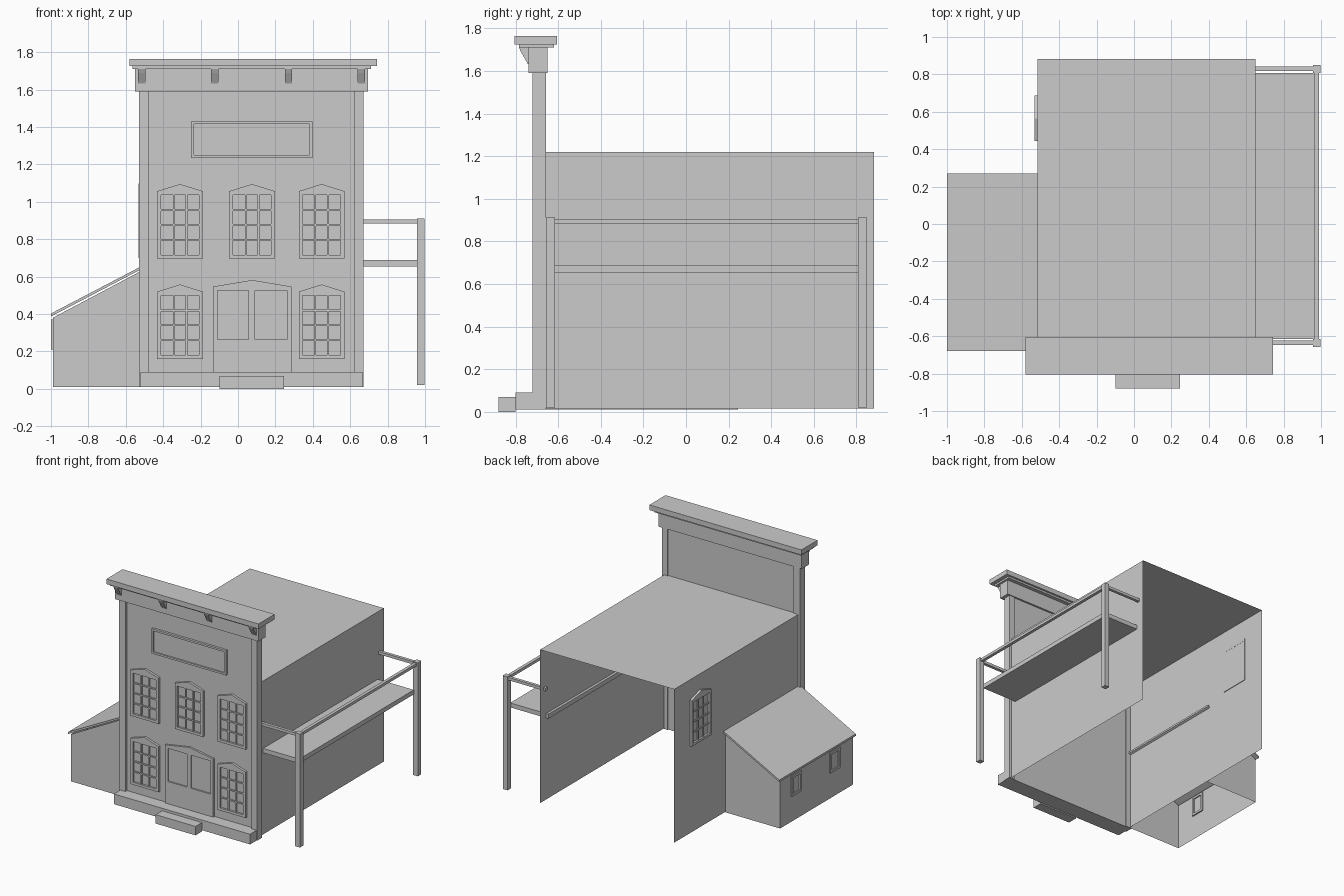
import bpy, bmesh

if "Cube" in bpy.data.objects:
    bpy.data.objects.remove(bpy.data.objects["Cube"])


def mesh(name, verts, faces, fix=True):
    bm = bmesh.new()
    vs = [bm.verts.new(v) for v in verts]
    for f in faces:
        bm.faces.new([vs[i] for i in f])
    if fix:
        bmesh.ops.recalc_face_normals(bm, faces=bm.faces)
    me = bpy.data.meshes.new(name)
    bm.to_mesh(me)
    bm.free()
    ob = bpy.data.objects.new(name, me)
    bpy.context.collection.objects.link(ob)
    return ob


def prism(name, a, b):
    """Solid between two matching outlines."""
    n = len(a)
    sides = [(i, (i + 1) % n, (i + 1) % n + n, i + n) for i in range(n)]
    return mesh(name, a + b, [tuple(range(n)), tuple(range(n, 2 * n))] + sides)


def box(name, x0, x1, y0, y1, z0, z1):
    base = [(x0, y0), (x1, y0), (x1, y1), (x0, y1)]
    return prism(name, [(x, y, z0) for x, y in base], [(x, y, z1) for x, y in base])


# Wall mappings: u along the wall, v up, d outwards
def front(u, v, d):
    return (u, -0.70 - d, v)


def left(u, v, d):
    return (-0.515 - d, u, v)


def shed_left(u, v, d):
    return (-0.99 - d, u, v)


def slab(name, wall, pts, d0, d1):
    return prism(name, [wall(u, v, d0) for u, v in pts], [wall(u, v, d1) for u, v in pts])


def rect(u0, u1, v0, v1):
    return [(u0, v0), (u1, v0), (u1, v1), (u0, v1)]


def ring(name, wall, outer, inner, d0, d1):
    """Frame between two outlines with the same point count."""
    n = len(outer)
    verts = [wall(u, v, d) for loop, d in ((outer, d0), (outer, d1), (inner, d1), (inner, d0))
             for u, v in loop]
    faces = [(k * n + i, k * n + (i + 1) % n, (k + 1) % 4 * n + (i + 1) % n, (k + 1) % 4 * n + i)
             for k in range(4) for i in range(n)]
    return mesh(name, verts, faces)


def window(name, wall, c, z):
    w, h = 0.122, 0.36
    outer = rect(c - w, c + w, z, z + h)
    outer.insert(3, (c, z + h + 0.038))
    u0, u1, v0, v1 = c - w + 0.021, c + w - 0.021, z + 0.02, z + h - 0.02
    inner = rect(u0, u1, v0, v1)
    inner.insert(3, (c, v1))
    ring(name + "_frame", wall, outer, inner, -0.005, 0.018)
    slab(name + "_pane", wall, rect(u0, u1, v0, v1), -0.004, 0.003)
    for i in (1, 2):
        u = u0 + (u1 - u0) * i / 3
        slab(name + "_upright_bar", wall, rect(u - .005, u + .005, v0, v1), 0, 0.012)
    for i in (1, 2, 3):
        v = v0 + (v1 - v0) * i / 4
        slab(name + "_cross_bar", wall, rect(u0, u1, v - .005, v + .005), 0, 0.0115)


# Main hall: thin shell, open at back and bottom
X0, X1, Y0, Y1 = -0.515, 0.65, -0.665, 0.882
mesh("hall_shell", [(x, y, z) for y in (Y0, Y1)
                    for x, z in ((X0, .015), (X0, 1.22), (X1, 1.22), (X1, .015))],
     [(i, i + 1, i + 5, i + 4) for i in range(3)])

# False front with corner pilasters
box("facade_panel", -0.48, 0.625, -0.70, -0.665, 0.01, 1.6)
for x0, x1 in ((-0.53, -0.475), (0.62, 0.67)):
    box("pilaster", x0, x1, -0.72, -0.657, 0.01, 1.6)

# Cornice and brackets
box("cornice_band", -0.55, 0.695, -0.74, -0.65, 1.59, 1.712)
box("cornice_moulding", -0.565, 0.71, -0.785, -0.62, 1.71, 1.726)
box("cornice_cap", -0.58, 0.742, -0.805, -0.605, 1.725, 1.765)
for c in (-0.515, -0.125, 0.27, 0.66):
    prof = [(-0.738, 1.712), (-0.785, 1.712), (-0.775, 1.69), (-0.742, 1.632), (-0.738, 1.632)]
    prism("cornice_bracket", [(c - .02, y, z) for y, z in prof], [(c + .02, y, z) for y, z in prof])

# Blank sign board
ring("sign_border", front, rect(-.25, .398, 1.235, 1.43), rect(-.235, .383, 1.25, 1.415), -.005, .018)
slab("sign_board", front, rect(-.235, .383, 1.25, 1.415), -.004, .008)

# Windows
for c in (-0.31, 0.075, 0.447):
    window("upper_window", front, c, 0.697)
for c in (-0.31, 0.447):
    window("lower_window", front, c, 0.16)
window("side_window", left, 0.565, 0.70)

# Double door: rails and stiles around two panes, peaked head
slab("door_lower", front, rect(-.133, .285, .08, .265), -.005, .015)
for u0, u1 in ((-.133, -.11), (.057, .09), (.263, .285)):
    slab("door_stile", front, rect(u0, u1, .265, .525), -.005, .015)
slab("door_head", front, [(-.133, .525), (.285, .525), (.285, .547), (.076, .582), (-.133, .547)],
     -.005, .015)
for u0, u1 in ((-.11, .057), (.09, .263)):
    slab("door_pane", front, rect(u0, u1, .265, .525), -.004, .003)

# Porch and step
box("porch", -0.52, 0.665, -0.80, -0.69, 0.01, 0.09)
box("step", -0.10, 0.247, -0.88, -0.80, 0.0, 0.07)

# Lean-to shed: walls without floor, sloping roof slab
sec = [(-0.515, .01), (-0.99, .01), (-0.99, .38), (-0.515, .632)]
mesh("shed_walls", [(x, y, z) for y in (-0.66, 0.245) for x, z in sec],
     [(0, 1, 2, 3), (7, 6, 5, 4), (1, 5, 6, 2)], fix=False)
roof = [(-1.0, .387), (-0.50, .649), (-0.50, .664), (-1.0, .403)]
prism("shed_roof", [(x, -0.68, z) for x, z in roof], [(x, 0.27, z) for x, z in roof])
for c in (0.05, -0.43):
    ring("shed_window_frame", shed_left, rect(c - .06, c + .06, .21, .37),
         rect(c - .042, c + .042, .228, .352), -.01, .009)

# Side balcony
for y0, y1 in ((-0.657, -0.615), (0.808, 0.85)):
    box("balcony_post", 0.957, 0.998, y0, y1, 0.02, 0.912)
    m = (y0 + y1) / 2
    box("balcony_side_rail", 0.632, 0.96, m - .012, m + .012, .883, .905)
box("balcony_rail", 0.963, 0.988, -0.62, 0.812, 0.883, 0.905)
box("balcony_deck", 0.63, 0.963, -0.615, 0.808, 0.655, 0.69)
